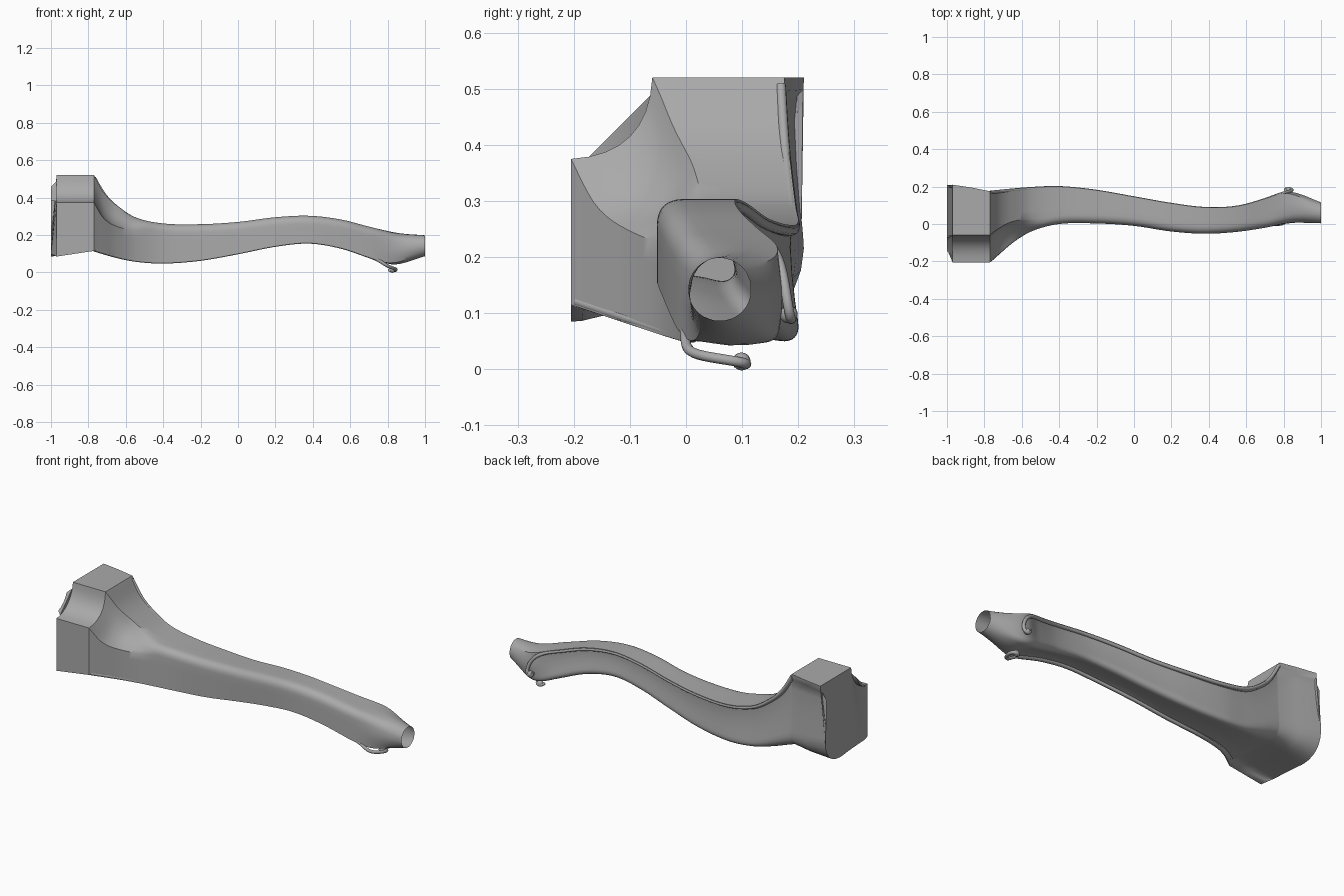
import bpy
import bmesh
import math
from mathutils import Vector

cube = bpy.data.objects.get("Cube")
if cube:
    bpy.data.objects.remove(cube, do_unlink=True)

grey = bpy.data.materials.new("plain_grey")
grey.use_nodes = True
colour = (0.4, 0.4, 0.4, 1)
grey.diffuse_color = colour
grey.node_tree.nodes["Principled BSDF"].inputs["Base Color"].default_value = colour

# Leg limits along x: (x, lowest y, highest y, lowest z, highest z)
STATIONS = [
    (-.77, -.205, .175, .115, .52), (-.72, -.16, .18, .10, .43),
    (-.65, -.10, .187, .08, .36), (-.55, -.04, .195, .06, .295),
    (-.4, 0, .2, .05, .262), (-.2, .003, .18, .065, .258),
    (0, -.01, .145, .1, .27), (.2, -.04, .11, .14, .295),
    (.38, -.052, .088, .157, .303), (.55, -.042, .095, .13, .283),
    (.7, -.02, .135, .08, .245), (.8, 0, .17, .045, .222),
    (.87, .008, .165, .045, .21), (1, .005, .115, .085, .2),
]


def slope(i, k):
    a, b = STATIONS[max(i - 1, 0)], STATIONS[min(i + 1, len(STATIONS) - 1)]
    return (b[k] - a[k]) / (b[0] - a[0])


def limits(x):
    """Smooth interpolation of the leg limits."""
    i = max(j for j in range(len(STATIONS) - 1) if STATIONS[j][0] <= x or j == 0)
    a, b = STATIONS[i], STATIONS[i + 1]
    h = b[0] - a[0]
    t = (x - a[0]) / h
    s = t * t * (3 - 2 * t)
    return [a[k] + (b[k] - a[k]) * s
            + h * t * (1 - t) * ((1 - t) * slope(i, k) - t * slope(i + 1, k))
            for k in range(1, 5)]


def ramp(x, a, b):
    t = min(max((x - a) / (b - a), 0), 1)
    return t * t * (3 - 2 * t)


def bend(p, mid, q, steps):
    """Points of an arc from p to q passing through mid."""
    p, mid, q = Vector(p), Vector(mid), Vector(q)
    ctrl = 2 * mid - (p + q) / 2
    return [p * (1 - t) ** 2 + ctrl * 2 * t * (1 - t) + q * t * t
            for t in (i / steps for i in range(steps + 1))]


# Groove across each outer side: (share of the side, depth factor)
GROOVE = [(0, 0), (.07, .1), (.11, .9), (.25, 1), (.5, .8), (.75, .45), (.92, .1)]


def section(x, box, corner):
    y0, y1, z0, z1 = box
    flare = 1 - ramp(x, -.77, -.45)
    n = .045 + .1 * flare
    q = .012 + .093 * flare ** 1.3
    depth = .014 * (1 - ramp(x, .72, .84))
    pts = []
    # Inner sides with the notch between the two ears
    for i in range(4):
        pts.append(Vector((y0, z0 + (z1 - n - z0) * i / 4)))
    pts += bend((y0, z1 - n), (y0 + q, z1 - q), (y0 + n, z1), 8)
    for i in range(1, 4):
        pts.append(Vector((y0 + n + (y1 - y0 - n) * i / 4, z1)))
    # Grooved outer sides meeting in a rounded ridge
    for u, v in GROOVE:
        pts.append(Vector((y1 - v * depth, z1 - u * (z1 - z0 - corner))))
    k = corner * .27
    pts += bend((y1, z0 + corner), (y1 - k, z0 + k), (y1 - corner, z0), 6)
    for u, v in reversed(GROOVE[1:]):
        pts.append(Vector((y0 + u * (y1 - y0 - corner), z0 + v * depth)))
    # The foot turns round
    r = ramp(x, .7, 1)
    mid = Vector(((y0 + y1) / 2, (z0 + z1) / 2))
    return [p.lerp(mid + (p - mid).normalized() * (y1 - y0 + z1 - z0) / 4, r) for p in pts]


# Leg with its end block, open at the foot
bm = bmesh.new()
rings = []
for x, box, corner in ((-.97, (-.205, .21, .085, .52), .13),
                       (-.87, (-.205, .195, .1, .52), .09)):
    ring = []
    for p in section(x, box, corner):
        core = x - .03 if x < -.9 and p.x > -.17 and p.y < .47 else x
        ring.append(bm.verts.new((core, p.x, p.y)))
    rings.append(ring)
COUNT = 100
for i in range(COUNT + 1):
    x = -.77 + 1.77 * (i / COUNT) ** 1.15
    corner = .025 + .035 * (1 - ramp(x, -.77, -.5))
    rings.append([bm.verts.new((x, p.x, p.y)) for p in section(x, limits(x), corner)])
for a, b in zip(rings, rings[1:]):
    for i in range(len(a)):
        j = (i + 1) % len(a)
        bm.faces.new((a[i], a[j], b[j], b[i]))
cap = bm.faces.new(rings[0])
bmesh.ops.triangulate(bm, faces=[cap])
bmesh.ops.recalc_face_normals(bm, faces=bm.faces)
mesh = bpy.data.meshes.new("leg")
bm.to_mesh(mesh)
bm.free()
leg = bpy.data.objects.new("leg", mesh)
bpy.context.collection.objects.link(leg)
mesh.materials.append(grey)
bpy.ops.object.select_all(action='DESELECT')
leg.select_set(True)
bpy.context.view_layer.objects.active = leg
bpy.ops.object.shade_smooth_by_angle(angle=math.radians(40))


# Beads along both outer edges, each ending in a small scroll
def bead(name, path, radius):
    curve = bpy.data.curves.new(name, 'CURVE')
    curve.dimensions = '3D'
    curve.bevel_depth = radius
    curve.bevel_resolution = 3
    curve.resolution_u = 4
    curve.use_fill_caps = True
    line = curve.splines.new('NURBS')
    line.points.add(len(path) - 1)
    for point, co in zip(line.points, path):
        point.co = (*co, 1)
    line.use_endpoint_u = True
    curve.materials.append(grey)
    bpy.context.collection.objects.link(bpy.data.objects.new(name, curve))


back, under = [], []
for i in range(46):
    x = -.768 + 1.52 * i / 45
    y0, y1, z0, z1 = limits(x)
    back.append((x, y1 - .006, z1 - .010))
    under.append((x, y0 + .010, z0 + .006))
SCROLL = [(.80, .165, .20), (.835, .175, .16), (.85, .182, .11),
          (.835, .188, .085), (.81, .188, .09), (.81, .185, .11)]
back += SCROLL
under += [(x, .197 - z, .197 - y) for x, y, z in SCROLL]
bead("back_edge_bead", back, .009)
bead("under_edge_bead", under, .009)
for name, spot in (("back_scroll", (.825, .183, .098)), ("under_scroll", (.825, .099, .014))):
    bpy.ops.mesh.primitive_uv_sphere_add(segments=16, ring_count=10, radius=.016, location=spot)
    ball = bpy.context.object
    ball.name = name
    ball.data.materials.append(grey)
    bpy.ops.object.shade_smooth()
